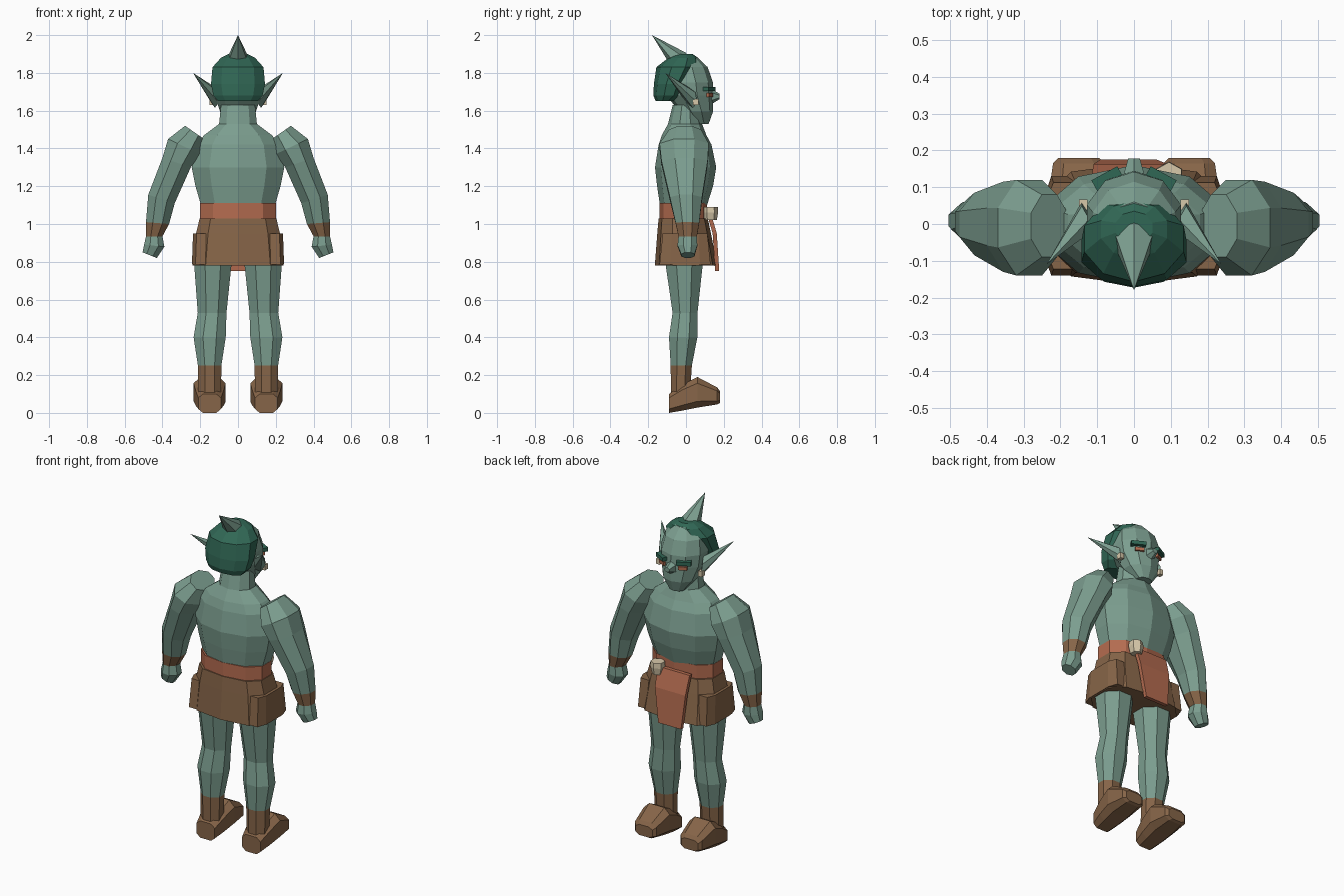
import bpy, bmesh, math
from mathutils import Vector, Matrix

if "Cube" in bpy.data.objects:
    bpy.data.objects.remove(bpy.data.objects["Cube"], do_unlink=True)


def material(name, rgb):
    m = bpy.data.materials.new(name)
    m.use_nodes = True
    m.diffuse_color = (*rgb, 1)
    m.node_tree.nodes["Principled BSDF"].inputs["Base Color"].default_value = (*rgb, 1)
    return m


SKIN = material("green skin", (0.20, 0.34, 0.275))
HAIR = material("dark green hair", (0.03, 0.135, 0.09))
CLOTH = material("rust cloth", (0.46, 0.15, 0.08))
LEATHER = material("brown leather", (0.24, 0.13, 0.065))
BONE = material("cream bone", (0.68, 0.58, 0.40))


def finish(name, bm, mats):
    bmesh.ops.recalc_face_normals(bm, faces=bm.faces)
    mesh = bpy.data.meshes.new(name)
    bm.to_mesh(mesh)
    bm.free()
    for m in mats:
        mesh.materials.append(m)
    ob = bpy.data.objects.new(name, mesh)
    bpy.context.collection.objects.link(ob)
    return ob


def loft(name, rings, mats, sides=8, power=1.0, bands=None):
    """Skin polygon rings (centre, u, v); power below 1 makes them boxier."""
    shape = []
    for i in range(sides):
        a = 2 * math.pi * (i + 0.5) / sides
        shape.append([math.copysign(abs(f) ** power, f) if abs(f) > 1e-6 else 0
                      for f in (math.cos(a), math.sin(a))])
    mx = max(p[0] for p in shape)
    my = max(p[1] for p in shape)
    bm = bmesh.new()
    loops = [[bm.verts.new(Vector(c) + Vector(u) * (p[0] / mx) + Vector(v) * (p[1] / my))
              for p in shape] for c, u, v in rings]
    for k in range(len(loops) - 1):
        for i in range(sides):
            j = (i + 1) % sides
            f = bm.faces.new((loops[k][i], loops[k][j], loops[k + 1][j], loops[k + 1][i]))
            f.material_index = bands[k] if bands else 0
    for loop, k in ((loops[0], 0), (loops[-1], -1)):
        bm.faces.new(loop).material_index = bands[k] if bands else 0
    return finish(name, bm, mats)


def level(z, y, rx, ry, x=0.0):
    """Horizontal ring."""
    return (x, y, z), (rx, 0, 0), (0, ry, 0)


def box(name, centre, size, mat, turn=0.0):
    bm = bmesh.new()
    place = Matrix.Translation(centre) @ Matrix.Rotation(turn, 4, 'Z') @ Matrix.Diagonal((*size, 1))
    bmesh.ops.create_cube(bm, size=1, matrix=place)
    return finish(name, bm, [mat])


def spike(name, base, tip, u, v, mat, sides):
    """Pointed shape from a polygon base to a tip."""
    ob = loft(name, [(base, u, v), (tip, (0, 0, 0), (0, 0, 0))], [mat], sides)
    bm = bmesh.new()
    bm.from_mesh(ob.data)
    bmesh.ops.remove_doubles(bm, verts=bm.verts, dist=0.0005)
    bm.to_mesh(ob.data)
    bm.free()


# Trunk and neck
loft("torso", [level(1.08, -0.015, 0.19, 0.12), level(1.20, -0.005, 0.225, 0.148),
               level(1.30, -0.002, 0.245, 0.162), level(1.42, -0.005, 0.22, 0.14),
               level(1.47, -0.01, 0.18, 0.118), level(1.53, -0.005, 0.10, 0.09),
               level(1.63, 0.0, 0.09, 0.07)], [SKIN], 10)

# Clothing around the hips
loft("belt", [level(1.02, -0.015, 0.2, 0.126), level(1.11, -0.015, 0.2, 0.126)],
     [CLOTH], 10, 0.85)
loft("skirt", [level(0.78, 0.0, 0.24, 0.165), level(0.95, -0.01, 0.222, 0.142),
               level(1.03, -0.015, 0.203, 0.13)], [LEATHER], 10, 0.7)
loft("front_cloth", [level(0.75, 0.165, 0.075, 0.011, -0.015), level(0.95, 0.152, 0.1, 0.011, -0.01),
                     level(1.06, 0.12, 0.105, 0.011, -0.01)], [CLOTH], 4)
loft("belt_toggle", [level(1.02, 0.13, 0.026, 0.033, 0.095), level(1.06, 0.13, 0.036, 0.04, 0.095),
                     level(1.09, 0.13, 0.034, 0.038, 0.095)], [BONE], 6)

# Head
loft("head", [level(1.53, 0.085, 0.045, 0.035), level(1.595, 0.055, 0.095, 0.088),
              level(1.68, 0.02, 0.122, 0.125), level(1.75, 0.012, 0.128, 0.13),
              level(1.83, -0.005, 0.112, 0.12), level(1.885, -0.01, 0.06, 0.07)], [SKIN], 10)
loft("hair", [level(1.65, -0.11, 0.105, 0.05), level(1.68, -0.09, 0.13, 0.083),
              level(1.74, -0.075, 0.143, 0.095), level(1.83, -0.04, 0.135, 0.117),
              level(1.88, -0.015, 0.09, 0.078), level(1.90, -0.01, 0.05, 0.045)], [HAIR], 10)
spike("topknot_horn", (0, -0.035, 1.865), (0, -0.18, 2.0), (0.055, 0, 0), (0, 0.038, 0.04), SKIN, 6)
loft("nose", [((0, 0.12, 1.675), (0.032, 0, 0), (0, 0, 0.05)),
              ((0, 0.178, 1.675), (0.016, 0, 0), (0, 0, 0.014))], [SKIN], 6)

for side, s in (("left", 1), ("right", -1)):
    # Face details
    box(side + "_brow", (s * 0.072, 0.122, 1.715), (0.08, 0.036, 0.022), HAIR, -s * 0.5)
    box(side + "_eye", (s * 0.065, 0.124, 1.683), (0.05, 0.02, 0.02), CLOTH, -s * 0.45)
    spike(side + "_ear", (s * 0.122, 0.025, 1.67), (s * 0.238, -0.11, 1.8),
          (s * 0.02, 0.03, 0.0), (0, 0.012, -0.055), SKIN, 6)
    box(side + "_earring", (s * 0.138, 0.052, 1.645), (0.024, 0.028, 0.032), BONE)

    # Hip flap
    loft(side + "_hip_flap", [level(0.785, -0.005, 0.046, 0.135, s * 0.198),
                              level(0.95, -0.005, 0.046, 0.118, s * 0.192)], [LEATHER], 8, 0.6)

    # Arm: inner and outer edge (x, z) of every ring, then its y range
    arm = [((0.18, 1.45), (0.28, 1.52), -0.09, 0.08),
           ((0.20, 1.37), (0.37, 1.45), -0.14, 0.12),
           ((0.25, 1.30), (0.40, 1.35), -0.13, 0.115),
           ((0.335, 1.11), (0.475, 1.155), -0.085, 0.085),
           ((0.365, 1.0), (0.487, 1.01), -0.055, 0.07),
           ((0.40, 0.935), (0.487, 0.935), -0.04, 0.058),
           ((0.39, 0.88), (0.497, 0.89), -0.045, 0.06),
           ((0.43, 0.82), (0.505, 0.85), -0.025, 0.045)]
    rings = []
    for (xi, zi), (xo, zo), y0, y1 in arm:
        rings.append(((s * (xi + xo) / 2, (y0 + y1) / 2, (zi + zo) / 2),
                      (s * (xo - xi) / 2, 0, (zo - zi) / 2), (0, (y1 - y0) / 2, 0)))
    loft(side + "_arm", rings, [SKIN, LEATHER], 8, bands=[0, 0, 0, 0, 1, 0, 0])

    # Leg with boot shaft
    loft(side + "_leg", [level(0.08, -0.03, 0.06, 0.05, s * 0.15),
                         level(0.25, -0.025, 0.062, 0.056, s * 0.15),
                         level(0.40, -0.015, 0.085, 0.075, s * 0.15),
                         level(0.53, -0.005, 0.076, 0.066, s * 0.137),
                         level(0.80, -0.01, 0.1, 0.1, s * 0.133)],
         [SKIN, LEATHER], 8, bands=[1, 0, 0, 0])

    # Boot foot: y, sole height, top height, half width
    foot = [(-0.09, 0.0, 0.10, 0.06), (-0.02, 0.012, 0.15, 0.075),
            (0.06, 0.028, 0.19, 0.085), (0.165, 0.045, 0.135, 0.07), (0.18, 0.052, 0.115, 0.055)]
    loft(side + "_boot", [((s * 0.15, y, (lo + hi) / 2), (s * w, 0, 0), (0, 0, (hi - lo) / 2))
                          for y, lo, hi, w in foot], [LEATHER], 8, 0.6)
